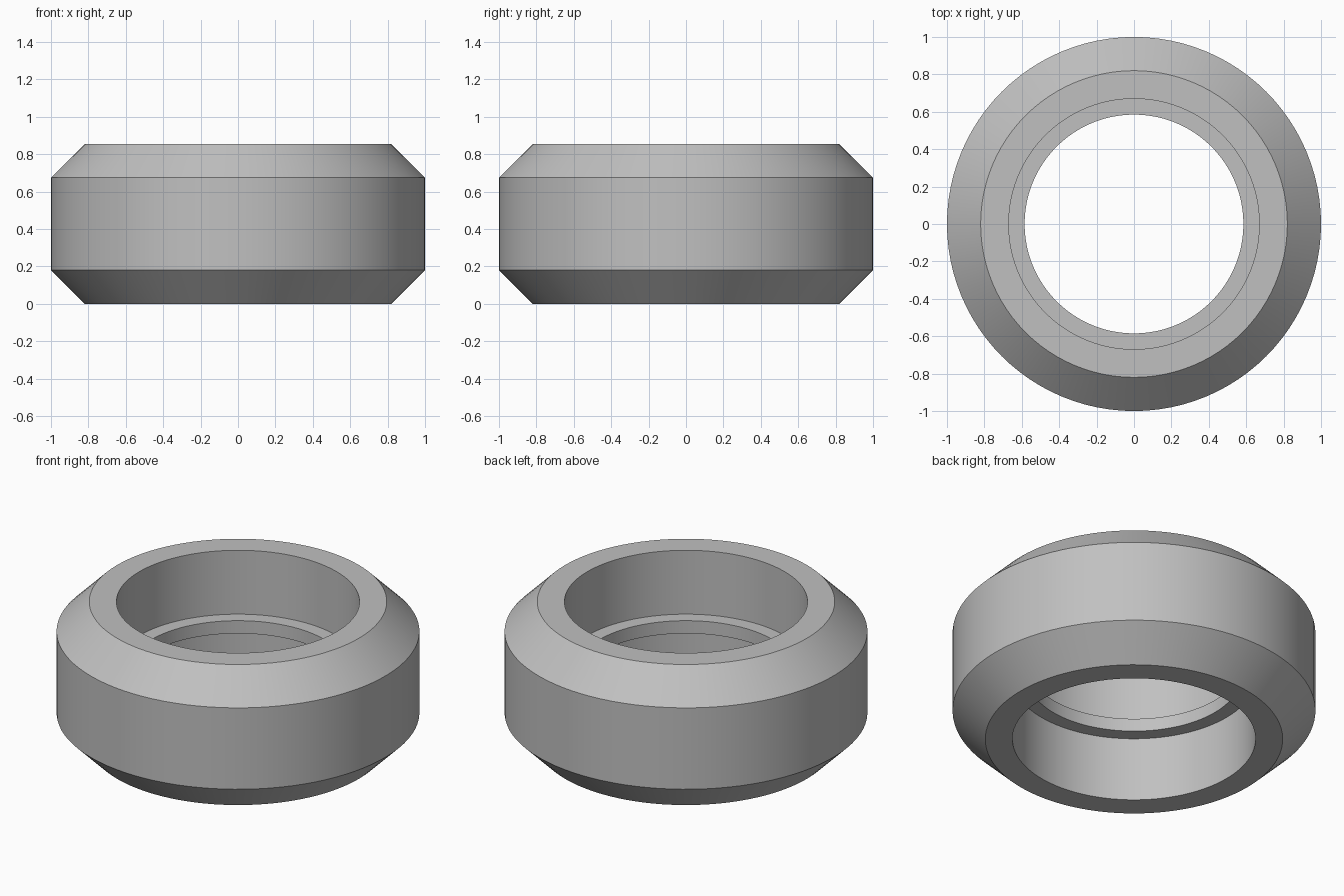
import bpy
import bmesh
import math

cube = bpy.data.objects.get("Cube")
if cube:
    bpy.data.objects.remove(cube, do_unlink=True)

HEIGHT = 0.855
MID = HEIGHT / 2
LIP = 0.039       # half thickness of the inner retaining lip
SEGMENTS = 96

# Plain grey material
grey = bpy.data.materials.new("grey")
grey.use_nodes = True
colour = (0.53, 0.53, 0.53, 1)
grey.diffuse_color = colour
grey.node_tree.nodes["Principled BSDF"].inputs["Base Color"].default_value = colour

# Upper half of the section as radius and height above the middle, then mirrored
upper = [(0.585, LIP), (0.67, LIP), (0.67, MID), (0.82, MID), (1.0, MID - 0.18)]
section = upper + [(r, -z) for r, z in reversed(upper)]

# Spin the closed section around the vertical axis
bm = bmesh.new()
verts = [bm.verts.new((r, 0, z + MID)) for r, z in section]
edges = [bm.edges.new((a, b)) for a, b in zip(verts, verts[1:] + verts[:1])]
bmesh.ops.spin(bm, geom=verts + edges, cent=(0, 0, 0), axis=(0, 0, 1),
               angle=math.tau, steps=SEGMENTS, use_duplicate=False)
bmesh.ops.remove_doubles(bm, verts=bm.verts, dist=0.0001)
bmesh.ops.recalc_face_normals(bm, faces=bm.faces)
mesh = bpy.data.meshes.new("wheel_tyre")
bm.to_mesh(mesh)
bm.free()
mesh.materials.append(grey)

tyre = bpy.data.objects.new("wheel_tyre", mesh)
bpy.context.collection.objects.link(tyre)
bpy.ops.object.select_all(action="DESELECT")
tyre.select_set(True)
bpy.context.view_layer.objects.active = tyre
bpy.ops.object.shade_smooth_by_angle(angle=math.radians(30))
